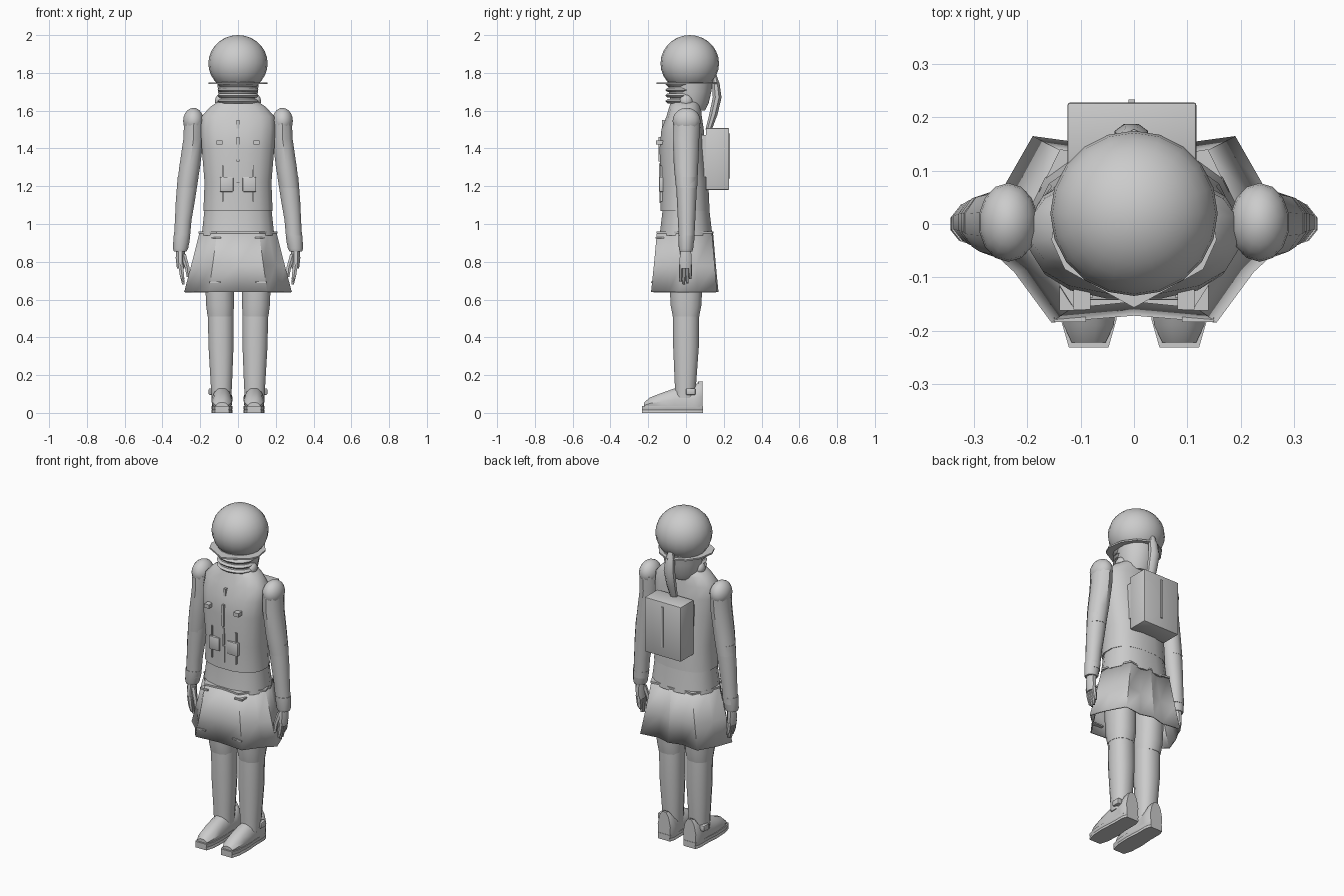
import bpy, bmesh, math
from mathutils import Vector


def finish(name, bm, angle=40):
    bmesh.ops.recalc_face_normals(bm, faces=bm.faces)
    me = bpy.data.meshes.new(name)
    bm.to_mesh(me)
    bm.free()
    ob = bpy.data.objects.new(name, me)
    bpy.context.collection.objects.link(ob)
    bpy.ops.object.select_all(action='DESELECT')
    ob.select_set(True)
    bpy.context.view_layer.objects.active = ob
    bpy.ops.object.shade_smooth_by_angle(angle=math.radians(angle))
    return ob


def loft(name, rings, caps=True, angle=40):
    bm = bmesh.new()
    vr = [[bm.verts.new(p) for p in r] for r in rings]
    n = len(vr[0])
    for a, b in zip(vr, vr[1:]):
        for i in range(n):
            j = (i + 1) % n
            bm.faces.new((a[i], a[j], b[j], b[i]))
    if caps:
        bm.faces.new(vr[0])
        bm.faces.new(vr[-1])
    return finish(name, bm, angle)


def oval(rx, ry, n, p=2.0):
    out = []
    for i in range(n):
        a = 2 * math.pi * (i + 0.5) / n
        c, s = math.cos(a), math.sin(a)
        out.append((rx * math.copysign(abs(c) ** (2 / p), c),
                    ry * math.copysign(abs(s) ** (2 / p), s)))
    return out


def tower(name, secs, n=12, p=2.0, caps=True):
    # sections: z, centre x, centre y, half width, half depth
    return loft(name, [[(cx + u, cy + v, z) for u, v in oval(rx, ry, n, p)]
                       for z, cx, cy, rx, ry in secs], caps)


def ball(name, loc, rad, seg=16, rings=10):
    bm = bmesh.new()
    bmesh.ops.create_uvsphere(bm, u_segments=seg, v_segments=rings, radius=1)
    for v in bm.verts:
        v.co = Vector(loc) + Vector([a * b for a, b in zip(v.co, rad)])
    return finish(name, bm, 60)


def box(name, lo, hi, bevel=0):
    bm = bmesh.new()
    bmesh.ops.create_cube(bm, size=1)
    for v in bm.verts:
        v.co = [(a + b) / 2 + c * (b - a) for a, b, c in zip(lo, hi, v.co)]
    if bevel:
        bmesh.ops.bevel(bm, geom=bm.edges[:], offset=bevel, segments=2,
                        affect='EDGES', profile=0.5)
    return finish(name, bm)


def mirrored(half):
    # closed outline from right-hand points running front to back
    return half + [(-x, y) for x, y in reversed(half[1:-1])]


# head, brim and neck
ball("head_cap", (0, 0.02, 1.85), (0.157, 0.155, 0.15), 20, 14)
tower("lower_head", [(1.60, 0, 0.015, 0.085, 0.085), (1.64, 0, 0.02, 0.10, 0.10),
                     (1.70, 0, 0.022, 0.108, 0.112), (1.78, 0, 0.022, 0.115, 0.125)], 14)
for i, z in enumerate((1.65, 1.68, 1.71, 1.74)):
    tower(f"neck_wrap_{i}", [(z - 0.011, 0, -0.02, 0.10, 0.078), (z, 0, -0.02, 0.112, 0.09),
                             (z + 0.011, 0, -0.02, 0.10, 0.078)], 14)
brim = mirrored([(0, -0.157), (0.13, -0.085), (0.155, -0.03), (0.14, 0.06), (0.09, 0.13), (0, 0.178)])
loft("cap_brim", [[(x, y, z) for x, y in brim] for z in (1.741, 1.75)])

# ponytail
tower("ponytail", [(1.50, -0.005, 0.12, 0.022, 0.018), (1.58, -0.005, 0.145, 0.03, 0.024),
                   (1.67, -0.005, 0.165, 0.034, 0.025), (1.74, -0.005, 0.158, 0.028, 0.022),
                   (1.785, -0.005, 0.15, 0.015, 0.014)], 8)

# torso and jacket
tower("torso", [(0.94, 0, 0, 0.195, 0.142), (1.08, 0, 0, 0.18, 0.125),
                (1.3, 0, -0.01, 0.17, 0.115)], 16, 2.4)
tower("jacket", [(1.07, 0, -0.005, 0.186, 0.132), (1.22, 0, -0.008, 0.18, 0.128),
                 (1.40, 0, -0.02, 0.195, 0.122), (1.50, 0, -0.018, 0.20, 0.114),
                 (1.57, 0, -0.01, 0.195, 0.095), (1.62, 0, -0.005, 0.15, 0.085),
                 (1.655, 0, 0, 0.095, 0.078)], 16, 2.4)
for i, (a, b, y) in enumerate(((1.47, 1.55, -0.128), (1.33, 1.46, -0.146),
                               (1.22, 1.32, -0.142), (1.11, 1.21, -0.139))):
    box(f"front_fastening_{i}", (-0.007, y, a), (0.007, -0.09, b))

# skirt
hem = mirrored([(0, -0.172), (0.155, -0.185), (0.225, -0.09), (0.285, -0.035),
                (0.25, 0.06), (0.19, 0.165), (0.08, 0.15), (0, 0.172)])


def skirt_ring(z, kx, ky):
    return [(x * kx, y * ky, z) for x, y in hem]


waist = [(u, v) for u, v in oval(0.202, 0.15, 14, 2.4)]
sk = loft("skirt", [skirt_ring(0.64, 1, 1), skirt_ring(0.78, 0.87, 0.92),
                    skirt_ring(0.96, 0.71, 0.83)], caps=False, angle=30)
sol = sk.modifiers.new("thickness", 'SOLIDIFY')
sol.thickness = 0.008
loft("belt", [skirt_ring(0.95, 0.73, 0.85), skirt_ring(0.96, 0.73, 0.85)])
for s, side in ((-1, "left"), (1, "right")):
    def m(lo, hi):
        return sorted((s * lo, s * hi))
    # jacket and skirt details
    x0, x1 = m(0.082, 0.114)
    box(f"{side}_chest_tab", (x0, -0.16, 1.42), (x1, -0.10, 1.443))
    x0, x1 = m(0.025, 0.096)
    box(f"{side}_pocket", (x0, -0.143, 1.17), (x1, -0.09, 1.25), 0.006)
    x0, x1 = m(0.077, 0.085)
    box(f"{side}_pocket_strap", (x0, -0.138, 1.12), (x1, -0.09, 1.31))
    x0, x1 = m(0.09, 0.14)
    box(f"{side}_belt_loop", (x0, -0.162, 0.922), (x1, -0.10, 0.932))
    x0, x1 = m(0.09, 0.15)
    box(f"{side}_hem_stitch", (x0, -0.184, 0.687), (x1, -0.15, 0.695))
    ball(f"{side}_collar_knob", (s * 0.098, 0.0, 1.65), (0.024, 0.035, 0.035), 8, 6)

    # arm
    ball(f"{side}_shoulder", (s * 0.236, 0.003, 1.545), (0.056, 0.074, 0.07), 14, 10)
    tower(f"{side}_upper_arm", [(1.19, s * 0.272, 0.003, 0.055, 0.056), (1.30, s * 0.256, 0, 0.058, 0.064),
                                (1.45, s * 0.236, 0, 0.056, 0.07), (1.54, s * 0.234, 0.003, 0.054, 0.072)], 10)
    tower(f"{side}_forearm", [(0.90, s * 0.299, 0.003, 0.044, 0.04), (1.02, s * 0.29, 0.003, 0.046, 0.046),
                              (1.12, s * 0.279, 0.003, 0.053, 0.051), (1.25, s * 0.264, 0.003, 0.058, 0.057)], 10)
    tower(f"{side}_cuff", [(0.855, s * 0.306, 0, 0.035, 0.034), (0.87, s * 0.304, 0, 0.042, 0.038),
                           (0.94, s * 0.297, 0.002, 0.047, 0.043)], 10)

    # hand with fingers
    tower(f"{side}_palm", [(0.765, s * 0.303, -0.003, 0.022, 0.034), (0.82, s * 0.306, -0.002, 0.026, 0.034),
                           (0.87, s * 0.304, 0, 0.024, 0.028)], 8)
    for i, (y, tip) in enumerate(((-0.028, 0.695), (-0.011, 0.68), (0.006, 0.685), (0.022, 0.71))):
        tower(f"{side}_finger_{i}", [(tip, s * 0.29, y, 0.007, 0.006),
                                     (0.73, s * 0.297, y, 0.013, 0.0095),
                                     (0.785, s * 0.304, y, 0.015, 0.01)], 6)
    tower(f"{side}_thumb", [(0.72, s * 0.264, -0.025, 0.009, 0.009), (0.77, s * 0.269, -0.024, 0.014, 0.012),
                            (0.84, s * 0.29, -0.014, 0.016, 0.014)], 6)

    # leg
    tower(f"{side}_thigh", [(0.51, s * 0.093, 0, 0.07, 0.072), (0.57, s * 0.095, 0, 0.076, 0.084),
                            (0.70, s * 0.098, 0, 0.078, 0.09), (0.93, s * 0.095, 0, 0.085, 0.10)], 12, 2.3)
    tower(f"{side}_shin", [(0.08, s * 0.088, -0.005, 0.054, 0.055), (0.15, s * 0.088, -0.003, 0.058, 0.058),
                           (0.35, s * 0.09, 0, 0.068, 0.07), (0.53, s * 0.092, 0, 0.07, 0.07)], 12, 2.3)

    # shoe: upper swept from toe to heel over a flat sole
    upper = [(-0.222, 0.032, 0.055), (-0.19, 0.047, 0.082), (-0.13, 0.054, 0.105),
             (-0.06, 0.056, 0.13), (-0.02, 0.052, 0.135), (0.04, 0.055, 0.14),
             (0.065, 0.055, 0.165), (0.088, 0.042, 0.168)]
    loft(f"{side}_shoe", [[(s * (0.085 + k * w), y, z) for k, z in
                           ((-0.9, 0.03), (-1, 0.03 + (h - 0.03) * 0.4), (-0.72, 0.03 + (h - 0.03) * 0.8), (-0.3, h),
                            (0.3, h), (0.72, 0.03 + (h - 0.03) * 0.8), (1, 0.03 + (h - 0.03) * 0.4), (0.9, 0.03))]
                          for y, w, h in upper])
    sole = mirrored([(0, -0.232), (0.037, -0.232), (0.052, -0.18), (0.056, -0.10),
                     (0.05, -0.02), (0.05, 0.06), (0.04, 0.09), (0, 0.09)])
    loft(f"{side}_sole", [[(s * 0.085 + x * k, y, z) for x, y in sole]
                          for z, k in ((0, 1), (0.012, 1), (0.016, 0.95), (0.022, 1), (0.036, 1))])
    x0, x1 = m(0.125, 0.155)
    box(f"{side}_ankle_tab", (x0, 0.0, 0.095), (x1, 0.05, 0.13), 0.006)
    # backpack strap over the shoulder
    x0, x1 = m(0.085, 0.115)
    box(f"{side}_pack_strap", (x0, 0.06, 1.25), (x1, 0.12, 1.47))

# backpack
box("backpack", (-0.125, 0.105, 1.18), (0.117, 0.228, 1.508), 0.005)
box("backpack_seam", (-0.01, 0.22, 1.24), (0.002, 0.234, 1.48))
